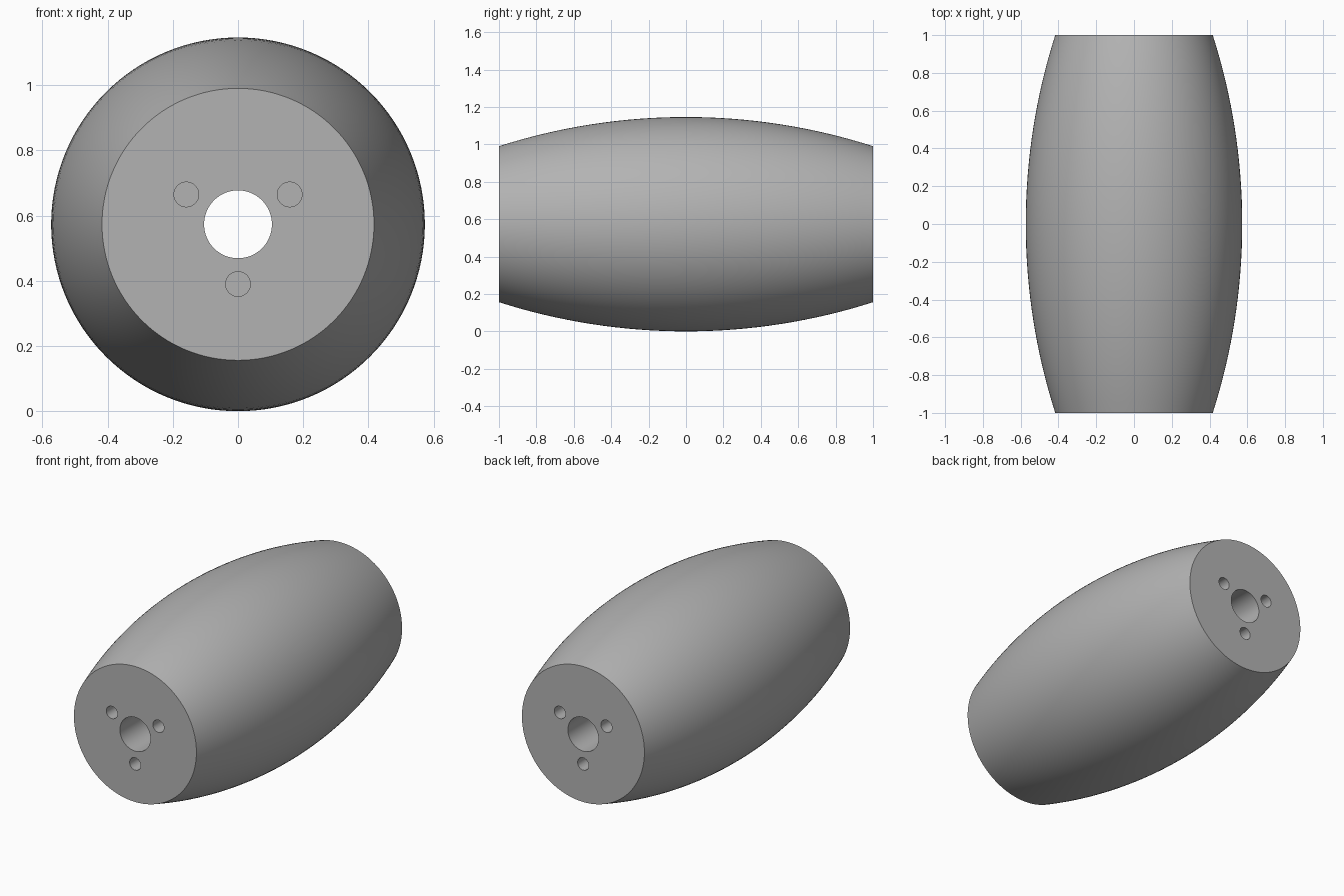
import bpy, bmesh, math
from mathutils import Matrix, Vector

cube = bpy.data.objects.get("Cube")
if cube:
    bpy.data.objects.remove(cube, do_unlink=True)

MID_R, END_R, BORE_R = 0.573, 0.417, 0.104
PIN_R, PIN_RING, PIN_DEPTH = 0.038, 0.183, 0.2
SIDES, STEPS = 128, 32

grey = bpy.data.materials.new("plain grey")
grey.use_nodes = True
colour = (0.45, 0.45, 0.45, 1)
grey.diffuse_color = colour
grey.node_tree.nodes["Principled BSDF"].inputs["Base Color"].default_value = colour


def add_object(name, bm):
    bmesh.ops.recalc_face_normals(bm, faces=bm.faces)
    mesh = bpy.data.meshes.new(name)
    bm.to_mesh(mesh)
    bm.free()
    mesh.materials.append(grey)
    obj = bpy.data.objects.new(name, mesh)
    bpy.context.collection.objects.link(obj)
    obj.location.z = MID_R
    return obj


# Barrel body: a circular-arc outline and a straight bore, turned about y
sag = MID_R - END_R
arc_r = (1 + sag * sag) / (2 * sag)
half = math.asin(1 / arc_r)
profile = []
for i in range(STEPS + 1):
    a = half * (2 * i / STEPS - 1)
    profile.append((MID_R - arc_r * (1 - math.cos(a)), arc_r * math.sin(a)))
profile += [(BORE_R, 1), (BORE_R, -1)]

bm = bmesh.new()
verts = [bm.verts.new((r, y, 0)) for r, y in profile]
edges = [bm.edges.new((v, verts[i - 1])) for i, v in enumerate(verts)]
bmesh.ops.spin(bm, geom=verts + edges, cent=(0, 0, 0), axis=(0, 1, 0),
               angle=math.tau, steps=SIDES, use_merge=True)
bmesh.ops.remove_doubles(bm, verts=bm.verts, dist=1e-5)
roller = add_object("barrel_roller", bm)

# Pin holes: three blind holes in each end
bm = bmesh.new()
for end in (-1, 1):
    for k in range(3):
        a = math.radians(-90 + 120 * k)
        centre = Vector((PIN_RING * math.cos(a), end, PIN_RING * math.sin(a)))
        bmesh.ops.create_cone(
            bm, cap_ends=True, segments=32, radius1=PIN_R, radius2=PIN_R,
            depth=2 * PIN_DEPTH,
            matrix=Matrix.Translation(centre) @ Matrix.Rotation(math.pi / 2, 4, 'X'))
cutter = add_object("pin_hole_cutter", bm)
cutter.hide_render = True

cut = roller.modifiers.new("pin holes", 'BOOLEAN')
cut.operation = 'DIFFERENCE'
cut.solver = 'EXACT'
cut.object = cutter
bpy.ops.object.select_all(action='DESELECT')
bpy.context.view_layer.objects.active = roller
roller.select_set(True)
bpy.ops.object.modifier_apply(modifier=cut.name)
bpy.data.objects.remove(cutter, do_unlink=True)

bpy.ops.object.shade_smooth_by_angle(angle=math.radians(30))
